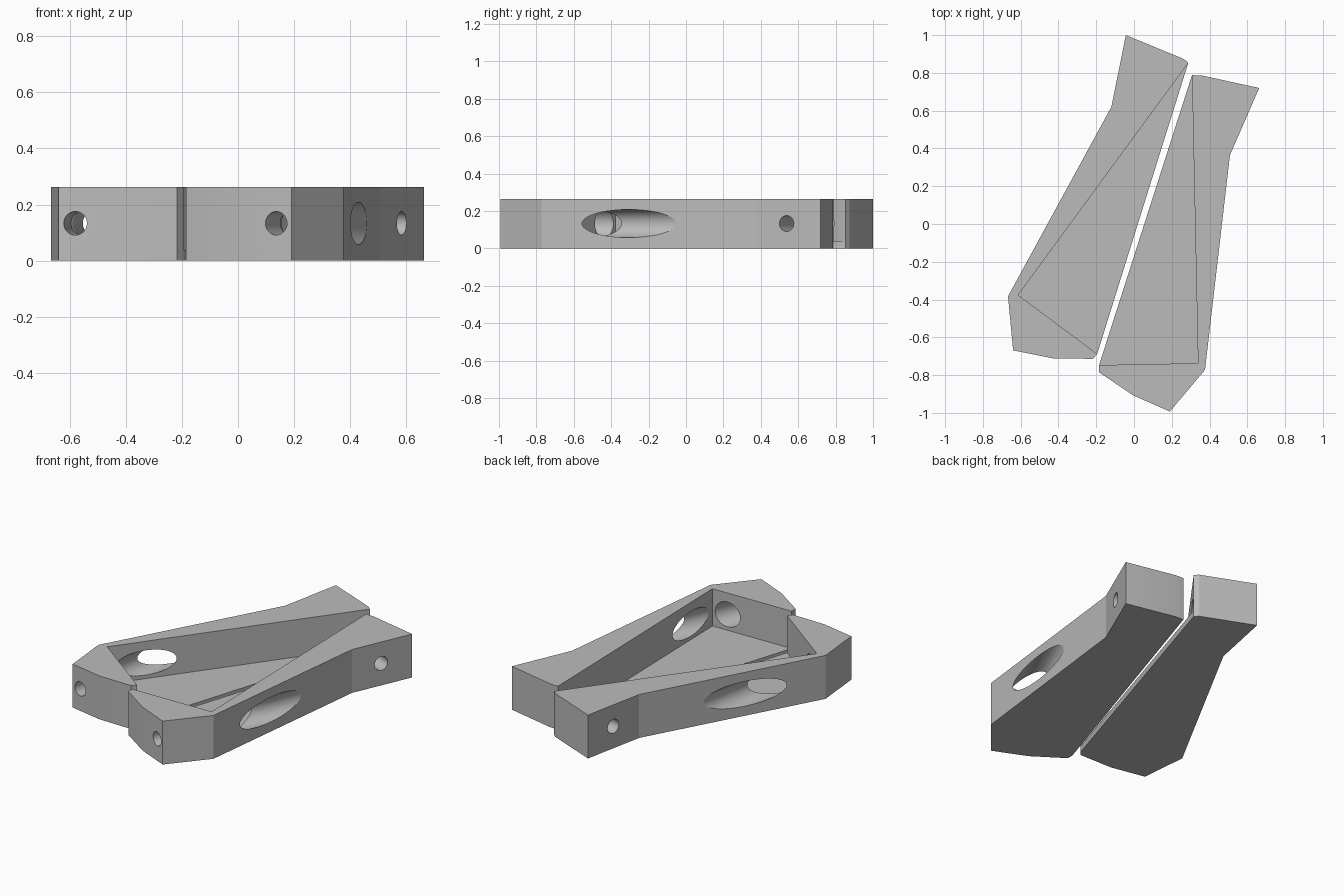
import bpy, bmesh
from mathutils import Vector

if "Cube" in bpy.data.objects:
    bpy.data.objects.remove(bpy.data.objects["Cube"])

HEIGHT, FLOOR, HOLE_Z = 0.263, 0.037, 0.133
BOLT_R, HEAD_R = 0.042, 0.075

grey = bpy.data.materials.new("plain grey")
grey.diffuse_color = (0.5, 0.5, 0.5, 1)
grey.use_nodes = True
grey.node_tree.nodes["Principled BSDF"].inputs["Base Color"].default_value = grey.diffuse_color


def prism(name, outline, z0, z1):
    """Extruded polygon between two heights."""
    bm = bmesh.new()
    face = bm.faces.new([bm.verts.new((x, y, z0)) for x, y in outline])
    top = bmesh.ops.extrude_face_region(bm, geom=[face])["geom"]
    bmesh.ops.translate(bm, vec=(0, 0, z1 - z0),
                        verts=[v for v in top if isinstance(v, bmesh.types.BMVert)])
    bmesh.ops.recalc_face_normals(bm, faces=bm.faces)
    mesh = bpy.data.meshes.new(name)
    bm.to_mesh(mesh)
    bm.free()
    obj = bpy.data.objects.new(name, mesh)
    bpy.context.collection.objects.link(obj)
    return obj


def rod(a, b, radius):
    """Horizontal cylinder from a to b at hole height."""
    a, b = Vector((*a, HOLE_Z)), Vector((*b, HOLE_Z))
    bpy.ops.mesh.primitive_cylinder_add(vertices=48, radius=radius,
                                        depth=(b - a).length, location=(a + b) / 2)
    obj = bpy.context.object
    obj.rotation_euler = (b - a).to_track_quat("Z", "Y").to_euler()
    return obj


def along(a, b, start, end):
    """Points before a and past b on the line a-b, by distance from each."""
    a, b = Vector(a), Vector(b)
    d = (b - a).normalized()
    return a + d * start, b + d * end


def cut(obj, cutter):
    mod = obj.modifiers.new("cut", "BOOLEAN")
    mod.object, mod.solver = cutter, "EXACT"
    cutter.hide_render = True
    bpy.context.view_layer.objects.active = obj
    bpy.ops.object.modifier_apply(modifier=mod.name)
    bpy.data.objects.remove(cutter)


def tray(name, outline, pocket, bolt, pin):
    obj = prism(name, outline, 0, HEIGHT)
    # triangular pocket, open along the inner long edge
    corner = Vector(pocket[1])
    ends = [corner + (Vector(p) - corner) * 1.06 for p in (pocket[0], pocket[2])]
    cut(obj, prism("pocket_cutter", [ends[0], corner, ends[1]], FLOOR, HEIGHT + 0.1))
    # narrow bolt hole through the end wall
    cut(obj, rod(*along(bolt[0], bolt[0] + (Vector(bolt[1]) - bolt[0]).normalized() * 0.3,
                        -0.1, 0), BOLT_R))
    # wide bolt head passage, running out through the long wall
    cut(obj, rod(*along(*bolt, 0.13, 0.36), HEAD_R))
    # pin hole at the narrow end
    cut(obj, rod(*along(*pin, -0.1, 0.03), BOLT_R))
    obj.data.materials.clear()
    obj.data.materials.append(grey)
    for p in obj.data.polygons:
        p.material_index = 0
    bpy.ops.object.select_all(action="DESELECT")
    obj.select_set(True)
    bpy.context.view_layer.objects.active = obj
    bpy.ops.object.shade_smooth_by_angle(angle=0.2)


# left half
tray("left_tray",
     [(-0.043, 1.0), (0.265, 0.873), (0.287, 0.852), (-0.195, -0.688), (-0.217, -0.714),
      (-0.43, -0.711), (-0.64, -0.669), (-0.667, -0.383), (-0.12, 0.62)],
     [(0.287, 0.852), (-0.613, -0.376), (-0.195, -0.688)],
     (Vector((-0.58, -0.681)), Vector((-0.433, 0.04))),
     (Vector((-0.08, 0.812)), Vector((0.25, 0.748))))

# right half
tray("right_tray",
     [(0.307, 0.788), (0.36, 0.786), (0.663, 0.72), (0.508, 0.365), (0.376, -0.772),
      (0.19, -0.993), (-0.005, -0.907), (-0.185, -0.785), (-0.185, -0.747)],
     [(0.307, 0.788), (0.339, -0.737), (-0.185, -0.747)],
     (Vector((0.137, -0.968)), Vector((0.43, -0.305))),
     (Vector((0.585, 0.537)), Vector((0.31, 0.66))))
